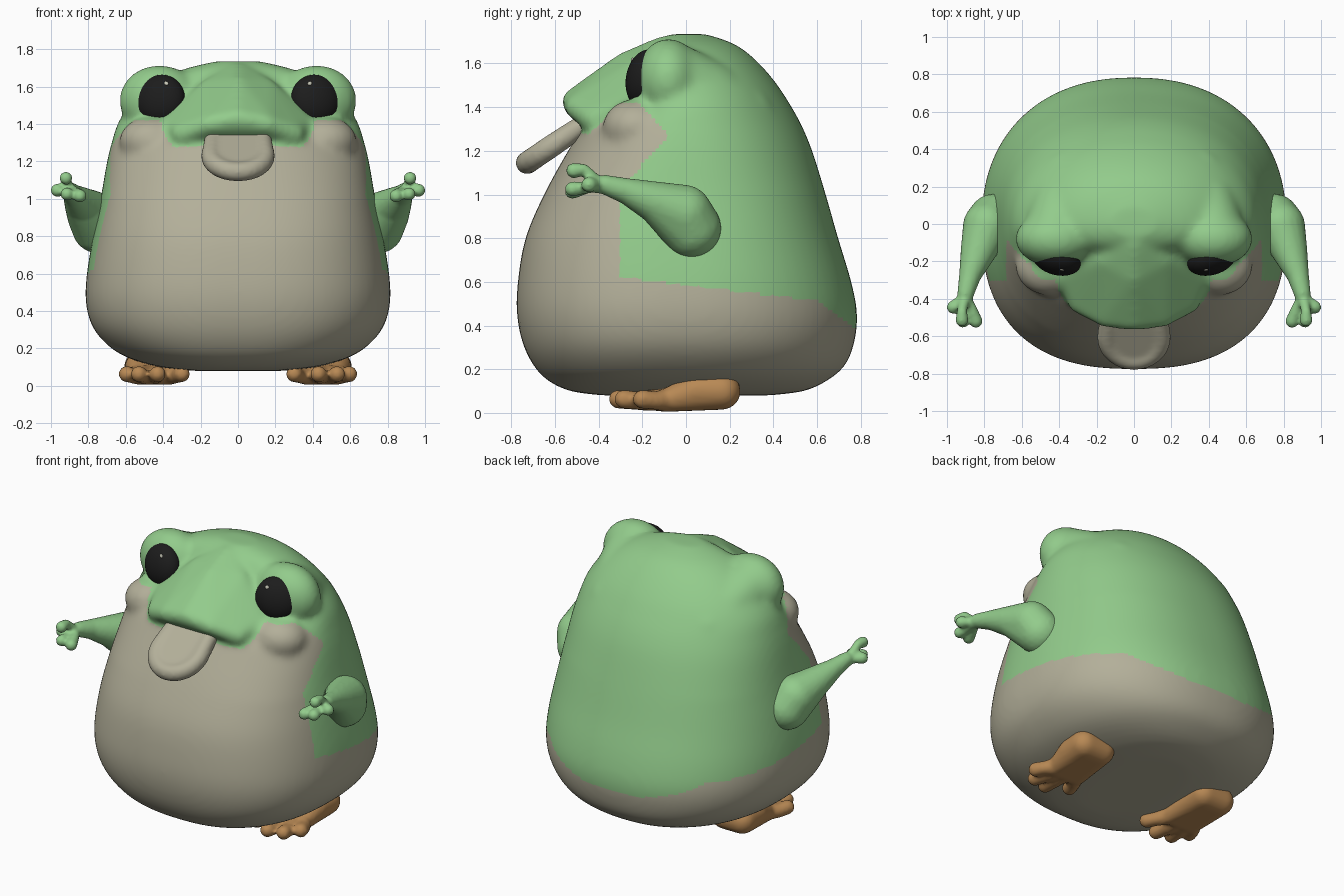
import bpy, bmesh, math
from mathutils import Matrix, Vector
from mathutils.bvhtree import BVHTree

if "Cube" in bpy.data.objects:
    bpy.data.objects.remove(bpy.data.objects["Cube"])


def material(name, rgb):
    m = bpy.data.materials.new(name)
    m.diffuse_color = (*rgb, 1)
    m.use_nodes = True
    m.node_tree.nodes["Principled BSDF"].inputs["Base Color"].default_value = m.diffuse_color
    return m


GREEN = material("skin green", (0.29, 0.60, 0.26))
BEIGE = material("belly beige", (0.45, 0.43, 0.32))
BROWN = material("foot brown", (0.48, 0.25, 0.09))
BLACK = material("eye black", (0.012, 0.012, 0.012))
WHITE = material("glint", (0.6, 0.6, 0.5))

tmp = bmesh.new()
bmesh.ops.create_icosphere(tmp, subdivisions=3, radius=1)
DIRS = [v.co.copy() for v in tmp.verts]
tmp.free()


def hull(bm, balls):
    """Convex skin around a set of (x, y, z, radius) balls."""
    b = bmesh.new()
    for x, y, z, r in balls:
        for d in DIRS:
            b.verts.new(Vector((x, y, z)) + d * r)
    res = bmesh.ops.convex_hull(b, input=b.verts)
    dead = {g for g in res["geom_interior"] + res["geom_unused"] if isinstance(g, bmesh.types.BMVert)}
    bmesh.ops.delete(b, geom=list(dead), context="VERTS")
    me = bpy.data.meshes.new("tmp")
    b.to_mesh(me)
    b.free()
    bm.from_mesh(me)
    bpy.data.meshes.remove(me)


def chain(bm, balls):
    for a, b in zip(balls, balls[1:]):
        hull(bm, [a, b])


def ellipsoid(bm, c, r):
    bmesh.ops.create_icosphere(bm, subdivisions=4, radius=1,
                               matrix=Matrix.Translation(c) @ Matrix.Diagonal((*r, 1)))


def finish(name, bm, mats, voxel=0, smooth=0):
    me = bpy.data.meshes.new(name)
    bm.to_mesh(me)
    bm.free()
    ob = bpy.data.objects.new(name, me)
    bpy.context.collection.objects.link(ob)
    if voxel:   # fuse overlapping shapes into one soft skin
        m = ob.modifiers.new("fuse", "REMESH")
        m.mode, m.voxel_size = "VOXEL", voxel
        m = ob.modifiers.new("soften", "SMOOTH")
        m.factor, m.iterations = 0.5, smooth
        ev = ob.evaluated_get(bpy.context.evaluated_depsgraph_get())
        ob.data = bpy.data.meshes.new_from_object(ev)
        ob.modifiers.clear()
    ob.data.materials.clear()
    for m in mats:
        ob.data.materials.append(m)
    for p in ob.data.polygons:
        p.use_smooth = True
        p.material_index = 0
    return ob


# Body: stacked rings (z, half width, front y, back y), smoothly interpolated
RINGS = [(.08, .25, -.38, .38), (.10, .42, -.53, .54), (.15, .59, -.635, .65),
         (.22, .70, -.70, .73), (.32, .78, -.748, .77), (.45, .814, -.774, .784),
         (.6, .808, -.77, .757), (.8, .775, -.735, .697), (1.0, .735, -.65, .64),
         (1.2, .70, -.54, .578), (1.32, .67, -.46, .528), (1.42, .635, -.32, .472),
         (1.52, .56, -.24, .405), (1.62, .44, -.17, .315), (1.69, .30, -.13, .22),
         (1.735, .12, -.07, .09)]


def spline(a, b, c, d, t):
    return [.5 * (2 * q + (r - p) * t + (2 * p - 5 * q + 4 * r - s) * t * t + (3 * q - p - 3 * r + s) * t ** 3)
            for p, q, r, s in zip(a, b, c, d)]


pts = [RINGS[0]] + RINGS + [RINGS[-1]]
fine = [spline(*pts[i:i + 4], k / 4) for i in range(len(RINGS) - 1) for k in range(4)] + [RINGS[-1]]
N = 72
bm = bmesh.new()
rows = []
for z, hw, yf, yb in fine:
    row = []
    up = min(max((z - 1.0) / .4, 0), 1)       # sections are squarer low down
    for i in range(N):
        a = math.tau * i / N
        c, s = math.cos(a), math.sin(a)
        e = 2 / ((2.25 if s > 0 else 2.5) * (1 - up) + 2.05 * up)
        x = math.copysign(abs(c) ** e, c)
        y = abs(s) ** e * (yb if s > 0 else yf)
        row.append(bm.verts.new((hw * x, y, z)))
    rows.append(row)
for r0, r1 in zip(rows, rows[1:]):
    for i in range(N):
        j = (i + 1) % N
        bm.faces.new((r0[i], r0[j], r1[j], r1[i]))
bm.faces.new(rows[0][::-1])
bm.faces.new(rows[-1])

# Snout, brow bumps and cheeks, fused with the body
snout = bmesh.new()
balls = [(0, -.515, 1.43, .055), (0, -.28, 1.605, .05), (0, -.10, 1.67, .06)]
for s in (-1, 1):
    balls += [(s * .345, -.27, 1.395, .06), (s * .295, -.42, 1.345, .06),
              (s * .15, -.50, 1.40, .055), (s * .16, -.19, 1.59, .05)]
    ellipsoid(bm, (s * .42, -.08, 1.525), (.215, .15, .19))
    hull(bm, [(s * .42, -.05, 1.515, .175), (s * .38, .09, 1.44, .18)])
    hull(bm, [(s * .38, .09, 1.44, .18), (s * .32, .22, 1.33, .20)])
    ellipsoid(bm, (s * .46, -.222, 1.31), (.175, .16, .13))
hull(snout, balls)
tree = BVHTree.FromBMesh(snout)
snout.free()
hull(bm, balls)
body = finish("body", bm, [GREEN, BEIGE], 0.0165, 22)


def is_beige(c):
    if c.y < -.2 and tree.find_nearest(c)[3] < .022:
        return False
    edge = .585 - .12 * max(c.y, -.3) - (.6 * max(c.y - .6, 0))
    if c.z < edge:
        return True
    side = max(-.3, -.08 - .9 * abs(c.z - 1.27))
    return c.z < 1.42 and c.y < side


for p in body.data.polygons:
    p.material_index = int(is_beige(p.center))

# Tongue: thick plate with a slightly raised U-shaped rim
bm = bmesh.new()
rim = []
for i in range(13):
    a = math.pi * i / 12
    t = .20 + .145 * math.sin(a)          # distance along the tongue
    rim.append((.145 * math.cos(a), -.435 - t * .85, 1.345 - t * .58, .053))
rim = [(.13, -.435, 1.345, .045)] + rim + [(-.13, -.435, 1.345, .045)]
chain(bm, rim)
hull(bm, [(x, y - .002, z - .005, .045) for x, y, z, r in rim])
finish("tongue", bm, [BEIGE], 0.012, 8)

for s, side in ((-1, "left"), (1, "right")):
    # Eye: tilted flattened ball with a tiny glint
    rot = Matrix.Rotation(s * math.radians(17), 4, "Z") @ Matrix.Rotation(math.radians(-10), 4, "X")
    eye = Matrix.Translation((s * .415, -.185, 1.53)) @ rot @ Matrix.Diagonal((.135, .085, .135, 1))
    bm = bmesh.new()
    bmesh.ops.create_icosphere(bm, subdivisions=4, radius=1, matrix=eye)
    finish(side + "_eye", bm, [BLACK])
    spot = eye @ Vector((-.35 * s, -.75, .56)).normalized()
    bm = bmesh.new()
    bmesh.ops.create_icosphere(bm, subdivisions=2, radius=1,
                               matrix=Matrix.Translation(spot) @ rot @ Matrix.Diagonal((.013, .0045, .013, 1)))
    finish(side + "_eye_glint", bm, [WHITE])

    # Arm: teardrop upper arm, thin wrist, four knobbed fingers
    bm = bmesh.new()
    flip = lambda pts: [(s * x, y, z, r) for x, y, z, r in pts]
    arm = flip([(.75, .025, .845, .137), (.785, -.01, .915, .13), (.835, -.14, .965, .092),
                (.875, -.27, 1.015, .06), (.90, -.37, 1.045, .045), (.905, -.42, 1.045, .037)])
    hull(bm, arm[:3])
    hull(bm, arm[1:4])
    chain(bm, arm[2:])
    wrist = (.905, -.40, 1.045, .034)
    for f in ([(.915, -.44, 1.09, .027), (.92, -.47, 1.115, .027), (.92, -.515, 1.11, .035)],
              [(.94, -.42, 1.045, .029), (.966, -.445, 1.045, .036)],
              [(.91, -.47, 1.03, .028), (.915, -.52, 1.025, .035)],
              [(.87, -.45, 1.035, .029), (.845, -.52, 1.015, .036)]):
        chain(bm, flip([wrist] + f))
    finish(side + "_arm", bm, [GREEN], 0.011, 4)

    # Foot: rounded heel, flat sole, four toes
    bm = bmesh.new()
    hull(bm, flip([(.40, .165, .10, .085), (.525, .165, .10, .085), (.42, .05, .10, .08), (.525, .05, .10, .08),
                   (.36, -.10, .055, .05), (.53, -.10, .055, .05)]))
    for x, y in ((.30, -.24), (.43, -.31), (.53, -.285), (.595, -.20)):
        chain(bm, flip([(.45 + (x - .45) * .5, -.08, .06, .055),
                        (.45 + (x - .45) * .85, y + .06, .056, .042), (x, y, .063, .044)]))
    finish(side + "_foot", bm, [BROWN], 0.012, 6)
